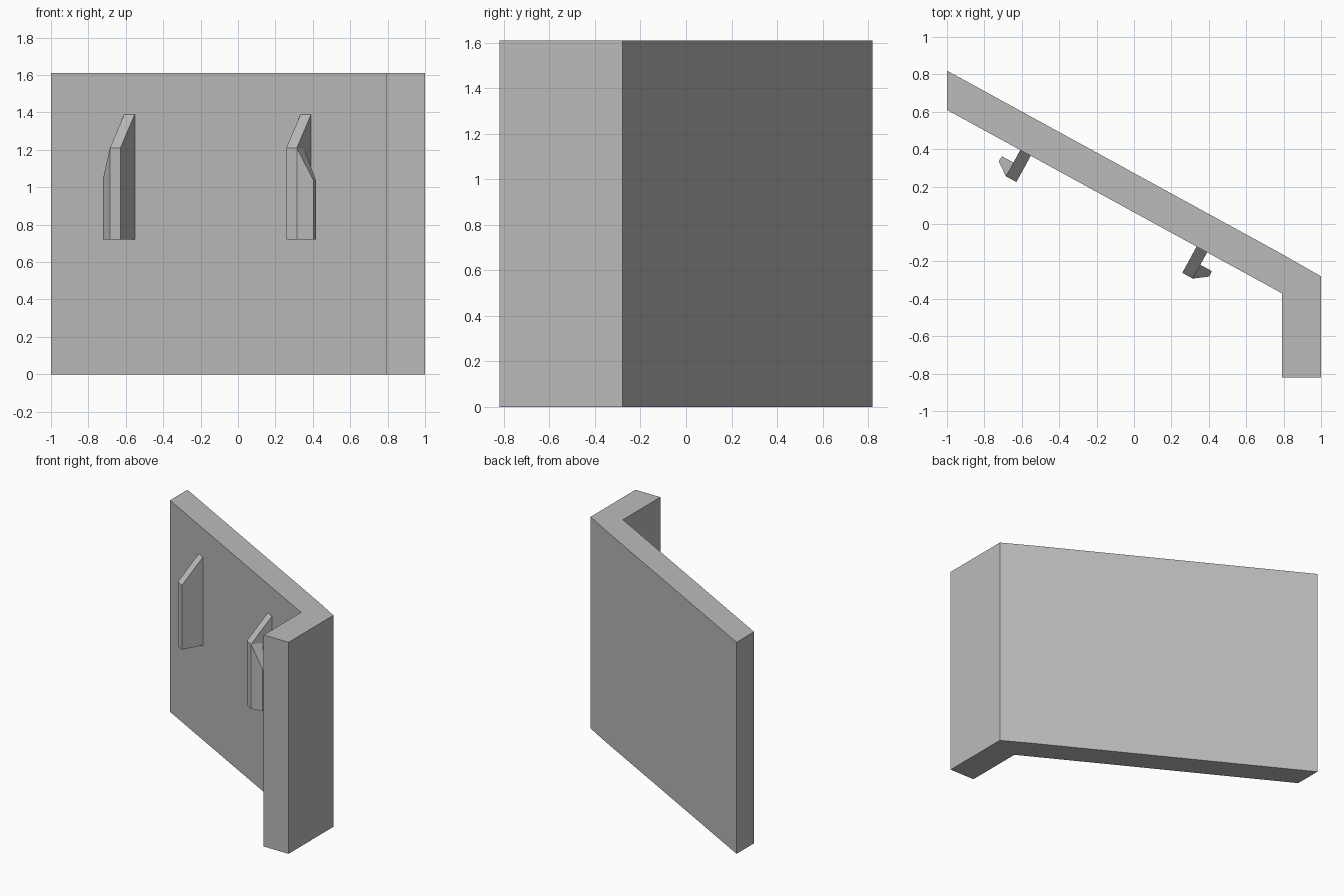
import bpy
import bmesh
from mathutils import Vector

cube = bpy.data.objects.get("Cube")
if cube:
    bpy.data.objects.remove(cube)

GREY = (0.5, 0.5, 0.5, 1)
grey = bpy.data.materials.new("plain grey")
grey.use_nodes = True
grey.diffuse_color = GREY
grey.node_tree.nodes["Principled BSDF"].inputs["Base Color"].default_value = GREY


def prism(name, plan, bottom, tops):
    """Upright solid on a plan outline, with a top height for each corner."""
    bm = bmesh.new()
    low = [bm.verts.new((p[0], p[1], bottom)) for p in plan]
    high = [bm.verts.new((p[0], p[1], z)) for p, z in zip(plan, tops)]
    bm.faces.new(low[::-1])
    bm.faces.new(high)
    n = len(plan)
    for i in range(n):
        j = (i + 1) % n
        bm.faces.new((low[i], low[j], high[j], high[i]))
    bmesh.ops.recalc_face_normals(bm, faces=bm.faces)
    mesh = bpy.data.meshes.new(name)
    bm.to_mesh(mesh)
    bm.free()
    mesh.materials.append(grey)
    obj = bpy.data.objects.new(name, mesh)
    bpy.context.collection.objects.link(obj)
    return obj


# Slanted panel with the short return at its left end
HEIGHT = 1.61
panel = [(-1, 0.82), (-1, 0.61), (0.79, -0.37), (0.79, -0.82),
         (1, -0.82), (1, -0.28), (0.79, -0.16)]
prism("angled_panel", panel, 0, [HEIGHT] * len(panel))

# Hook directions: along the panel face and out from it
along = (Vector(panel[2]) - Vector(panel[1])).normalized()
outward = Vector((along.y, -along.x))
BOTTOM, WALL_TOP, FRONT_TOP, LIP_TOP = 0.72, 1.39, 1.21, 1.04
HALF, REACH = 0.032, 0.16


def hook(side_name, x, side):
    """Sloped arm plus a chamfered lip that points to one side."""
    t = (x - panel[1][0]) / (panel[2][0] - panel[1][0])
    base = Vector(panel[1]).lerp(Vector(panel[2]), t)

    def place(points):
        return [base + along * s * side + outward * d for s, d in points]

    arm = [(-HALF, 0), (HALF, 0), (HALF, REACH), (-HALF, REACH)]
    prism(side_name + "_hook_arm", place(arm), BOTTOM,
          [WALL_TOP, WALL_TOP, FRONT_TOP, FRONT_TOP])
    lip = [(HALF, REACH), (HALF + 0.072, 0.108),
           (HALF + 0.07, 0.076), (HALF - 0.003, 0.076)]
    prism(side_name + "_hook_lip", place(lip), BOTTOM,
          [FRONT_TOP, LIP_TOP, LIP_TOP, FRONT_TOP])


hook("right", -0.58, -1)
hook("left", 0.363, 1)
